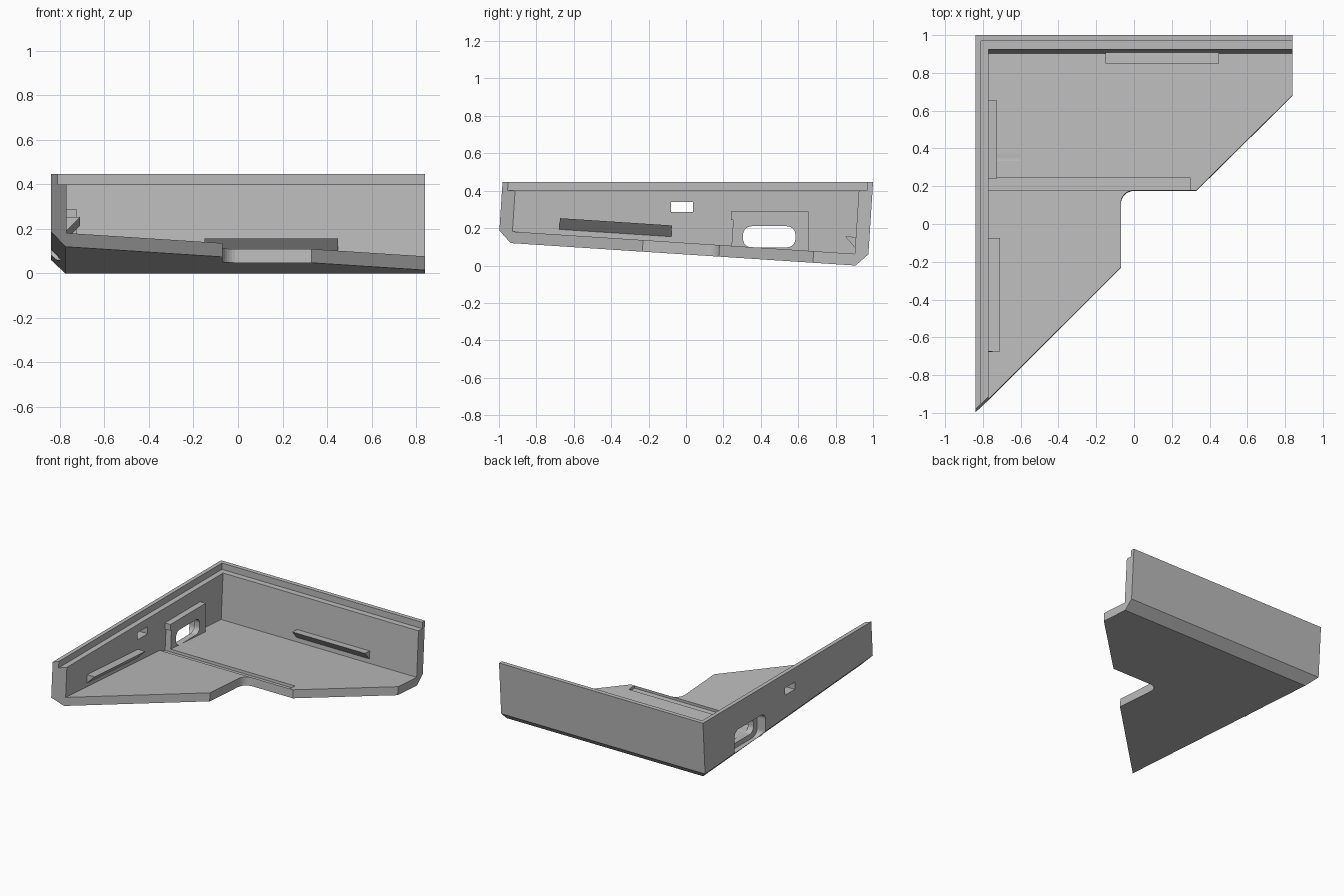
import bpy, bmesh, math
from mathutils import Matrix, Vector

cube = bpy.data.objects.get("Cube")
if cube:
    bpy.data.objects.remove(cube, do_unlink=True)

grey = bpy.data.materials.new("plain grey")
grey.use_nodes = True
colour = (0.5, 0.5, 0.5, 1)
grey.diffuse_color = colour
grey.node_tree.nodes["Principled BSDF"].inputs["Base Color"].default_value = colour

# The tray leans back slightly, while its rim is cut level
TILT = Matrix.Translation((0, 0, 0.059)) @ Matrix.Rotation(-math.atan(0.065), 4, 'X')
LEVEL = Matrix.Identity(4)


def prism(name, points, depth, frame=LEVEL, bevel_test=None, bevel=0.0):
    """Extrude a closed outline of 3D points along the vector depth."""
    bm = bmesh.new()
    face = bm.faces.new([bm.verts.new(p) for p in points])
    ext = bmesh.ops.extrude_face_region(bm, geom=[face])
    moved = [v for v in ext["geom"] if isinstance(v, bmesh.types.BMVert)]
    bmesh.ops.translate(bm, verts=moved, vec=depth)
    bmesh.ops.recalc_face_normals(bm, faces=bm.faces)
    if bevel_test:
        edges = [e for e in bm.edges if bevel_test(e)]
        bmesh.ops.bevel(bm, geom=edges, offset=bevel, segments=1,
                        profile=0.5, affect='EDGES')
    bm.transform(frame)
    mesh = bpy.data.meshes.new(name)
    bm.to_mesh(mesh)
    bm.free()
    mesh.materials.append(grey)
    obj = bpy.data.objects.new(name, mesh)
    bpy.context.collection.objects.link(obj)
    return obj


def box(name, low, high, frame=LEVEL):
    (x0, y0, z0), (x1, y1, z1) = low, high
    base = [(x0, y0, z0), (x1, y0, z0), (x1, y1, z0), (x0, y1, z0)]
    return prism(name, base, (0, 0, z1 - z0), frame)


def rounded_slot(name, x0, x1, y0, y1, z0, z1, r, steps=6):
    """Rounded rectangle in the YZ plane, extruded along X."""
    points = []
    corners = [(y1 - r, z1 - r), (y0 + r, z1 - r), (y0 + r, z0 + r), (y1 - r, z0 + r)]
    for i, (cy, cz) in enumerate(corners):
        for k in range(steps + 1):
            a = (i + k / steps) * math.pi / 2
            points.append((x0, cy + r * math.cos(a), cz + r * math.sin(a)))
    return prism(name, points, (x1 - x0, 0, 0))


def combine(target, tool, operation):
    """Apply a boolean and discard its tool."""
    mod = target.modifiers.new("join", 'BOOLEAN')
    mod.operation, mod.object, mod.solver = operation, tool, 'EXACT'
    bpy.context.view_layer.update()
    graph = bpy.context.evaluated_depsgraph_get()
    mesh = bpy.data.meshes.new_from_object(target.evaluated_get(graph))
    target.modifiers.clear()
    target.data = mesh
    bpy.data.objects.remove(tool, do_unlink=True)


# Plan outline with the rounded inner corner
LEFT, BACK, WALL_X, WALL_Y, FLOOR = -0.84, 0.973, -0.77, 0.90, 0.062
fillet = [(0.07 * math.cos(a), 0.105 + 0.07 * math.sin(a))
          for a in (math.pi / 2 * (1 + k / 8) for k in range(9))]
outline = [(LEFT, BACK), (0.84, BACK), (0.84, 0.68), (0.33, 0.175)]
outline += fillet + [(-0.07, -0.234), (LEFT, -1.004)]


def outer_bottom_edge(e):
    a, b = e.verts[0].co, e.verts[1].co
    on_floor = max(a.z, b.z) < 0.001
    return on_floor and (max(a.x, b.x) < LEFT + 0.001 or min(a.y, b.y) > BACK - 0.001)


tray = prism("corner_tray", [(x, y, 0) for x, y in outline], (0, 0, 0.7),
             TILT, outer_bottom_edge, 0.064)

# Hollow above the floor, level rim and stepped lip
combine(tray, box("cavity", (WALL_X, -2, FLOOR), (2, WALL_Y, 1.5), TILT), 'DIFFERENCE')
combine(tray, box("rim_cut", (-2, -2, 0.447), (2, 2, 2)), 'DIFFERENCE')
combine(tray, box("lip_step", (-0.81, -2, 0.40), (2, 0.968, 2)), 'DIFFERENCE')

# Port housing, outer plug recess, port opening and small window
combine(tray, box("port_housing", (-0.80, 0.24, 0.06), (-0.725, 0.655, 0.29)), 'UNION')
combine(tray, rounded_slot("plug_recess", -1, -0.77, 0.265, 0.63, 0.06, 0.245, 0.05), 'DIFFERENCE')
combine(tray, rounded_slot("port_opening", -1, -0.6, 0.305, 0.585, 0.097, 0.21, 0.045), 'DIFFERENCE')
combine(tray, box("window", (-1, -0.08, 0.287), (-0.6, 0.037, 0.34)), 'DIFFERENCE')

# Shallow floor channel
combine(tray, box("channel", (WALL_X, 0.175, FLOOR - 0.02), (0.30, 0.24, 0.2), TILT), 'DIFFERENCE')

# Wedge ledges on the two walls
side = [(WALL_X - 0.01, 0.15), (-0.71, 0.15), (WALL_X, 0.09), (WALL_X - 0.01, 0.09)]
combine(tray, prism("side_ledge", [(x, -0.685, z) for x, z in side],
                    (0, 0.6, 0), TILT), 'UNION')
back = [(WALL_Y + 0.01, 0.152), (0.842, 0.152), (WALL_Y, 0.094), (WALL_Y + 0.01, 0.094)]
combine(tray, prism("back_ledge", [(-0.15, y, z) for y, z in back],
                    (0.6, 0, 0), TILT), 'UNION')

for poly in tray.data.polygons:
    poly.use_smooth = False
